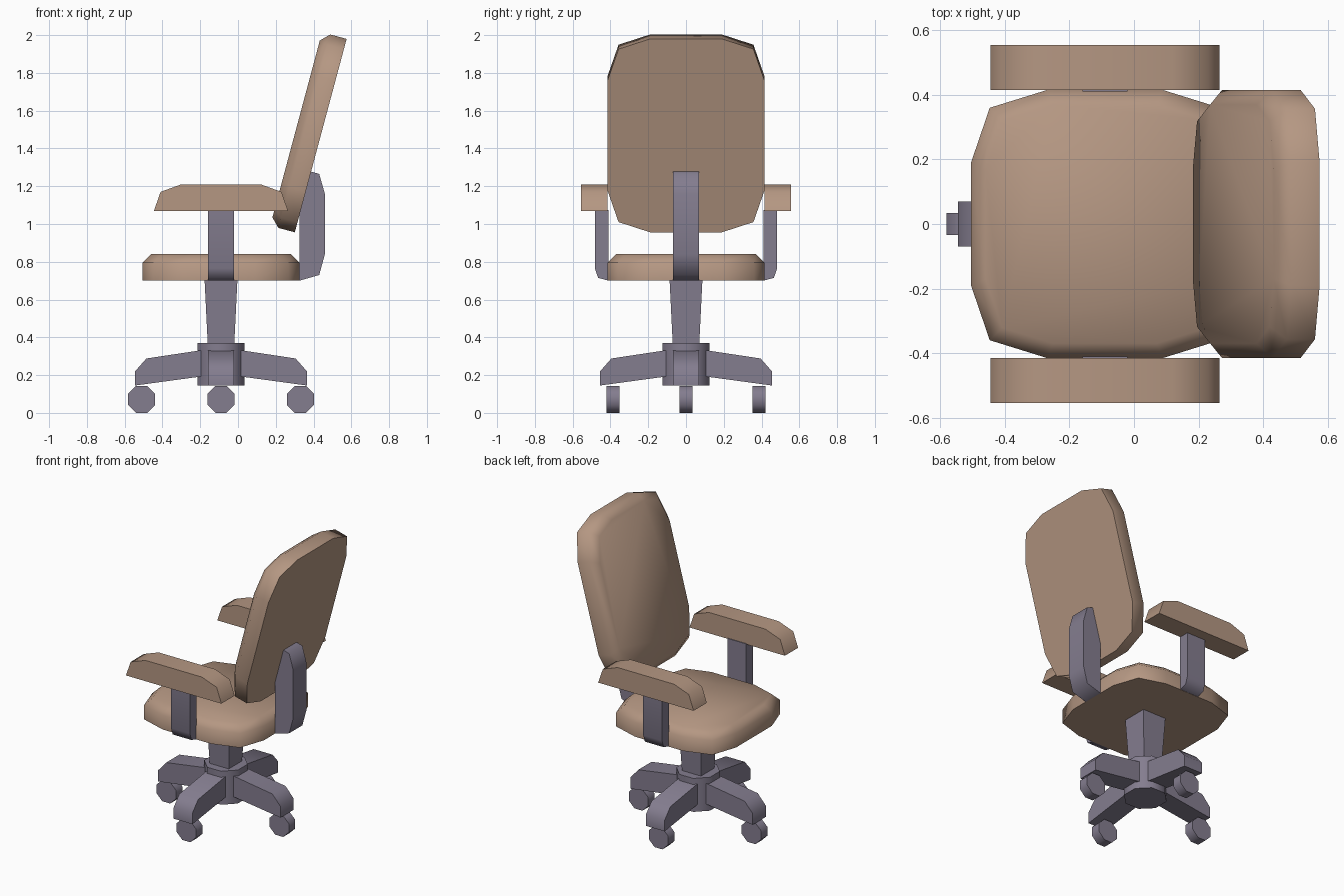
import bpy, bmesh, math
from mathutils import Matrix, Vector

cube = bpy.data.objects.get("Cube")
if cube:
    bpy.data.objects.remove(cube, do_unlink=True)


def material(name, rgb):
    m = bpy.data.materials.new(name)
    m.use_nodes = True
    m.diffuse_color = (*rgb, 1)
    m.node_tree.nodes["Principled BSDF"].inputs["Base Color"].default_value = (*rgb, 1)
    return m


TAN = material("tan_upholstery", (0.46, 0.31, 0.225))
GREY = material("violet_grey_plastic", (0.23, 0.205, 0.275))
CX = -0.09                                   # axis of seat, column and base


def loft(name, rings, mat, matrix=Matrix()):
    """Skin matching rings of points, with flat end caps and smooth walls."""
    bm = bmesh.new()
    loops = [[bm.verts.new(matrix @ Vector(p)) for p in ring] for ring in rings]
    for a, b in zip(loops, loops[1:]):
        for i in range(len(a)):
            j = (i + 1) % len(a)
            bm.faces.new((a[i], a[j], b[j], b[i])).smooth = True
    for cap in (loops[0], loops[-1]):
        bm.faces.new(cap)
    bmesh.ops.recalc_face_normals(bm, faces=bm.faces[:])
    mesh = bpy.data.meshes.new(name)
    bm.to_mesh(mesh)
    bm.free()
    mesh.set_sharp_from_angle(angle=math.radians(60))
    mesh.materials.append(mat)
    obj = bpy.data.objects.new(name, mesh)
    bpy.context.collection.objects.link(obj)
    return obj


def prism(name, profile, width, mat, matrix=Matrix()):
    """Extrude an (x, z) profile along y, centred."""
    return loft(name, [[(x, s * width / 2, z) for x, z in profile] for s in (-1, 1)],
                mat, matrix)


def polygon(radius, sides):
    """Regular polygon with flat sides on the axes; radius is to the flats."""
    r = radius / math.cos(math.pi / sides)
    return [(r * math.cos((i + 0.5) * math.tau / sides),
             r * math.sin((i + 0.5) * math.tau / sides)) for i in range(sides)]


def cushion(name, corner, depth, matrix):
    """Rounded slab from one quarter outline, with a chamfered upper rim."""
    half = corner + [(-x, y) for x, y in reversed(corner)]
    outline = half + [(x, -y) for x, y in reversed(half)]
    rim = 0.045
    sx = 1 - rim / max(p[0] for p in corner)
    sy = 1 - rim / max(p[1] for p in corner)
    rings = [[(x, y, 0) for x, y in outline],
             [(x, y, depth - rim) for x, y in outline],
             [(x * sx, y * sy, depth) for x, y in outline]]
    return loft(name, rings, TAN, matrix)


# Seat and reclined backrest
cushion("seat", [(0.415, 0.19), (0.357, 0.36), (0.18, 0.415)], 0.14,
        Matrix.Translation((CX, 0, 0.70)))
cushion("backrest", [(0.53, 0.19), (0.474, 0.357), (0.303, 0.415)], 0.135,
        Matrix.Translation((0.438, 0, 1.468)) @ Matrix.Rotation(math.radians(-75), 4, "Y"))

# Bracket joining the seat to the backrest
prism("back_support", [(0.325, 0.70), (0.43, 0.73), (0.46, 0.84), (0.46, 1.16),
                       (0.43, 1.265), (0.36, 1.285), (0.325, 1.20)], 0.14, GREY)

# Armrests and their posts, one on each side of the seat
for label, s in (("front", -1), ("rear", 1)):
    prism(label + "_armrest", [(-0.355, 1.07), (-0.32, 1.17), (-0.21, 1.21),
                               (0.21, 1.21), (0.32, 1.17), (0.355, 1.07)], 0.14, TAN,
          Matrix.Translation((CX, s * 0.485, 0)))
    prism(label + "_arm_post", [(0.41, 0.70), (0.465, 0.715), (0.483, 0.765),
                                (0.483, 1.075), (0.41, 1.075)], 0.14, GREY,
          Matrix.Translation((CX, 0, 0)) @ Matrix.Rotation(s * math.pi / 2, 4, "Z"))

# Tapered square column and round hub
loft("column", [[(x, y, z) for x, y in polygon(r, 4)] for r, z in ((0.069, 0.34), (0.087, 0.705))],
     GREY, Matrix.Translation((CX, 0, 0)))
loft("hub", [[(x, y, z) for x, y in polygon(0.125, 8)] for z in (0.145, 0.37)],
     GREY, Matrix.Translation((CX, 0, 0)))

# Four legs with a caster under each tip; all casters roll along x
for i, label in enumerate(("left", "rear", "right", "front")):
    turn = Matrix.Translation((CX, 0, 0)) @ Matrix.Rotation(i * math.pi / 2, 4, "Z")
    prism(label + "_leg", [(0.05, 0.20), (0.05, 0.34), (0.395, 0.288),
                           (0.455, 0.22), (0.455, 0.145)], 0.14, GREY, turn)
    hub_point = turn @ Vector((0.42 if i % 2 == 0 else 0.387, 0, 0.0715))
    prism(label + "_caster", polygon(0.0715, 8), 0.068, GREY, Matrix.Translation(hub_point))
